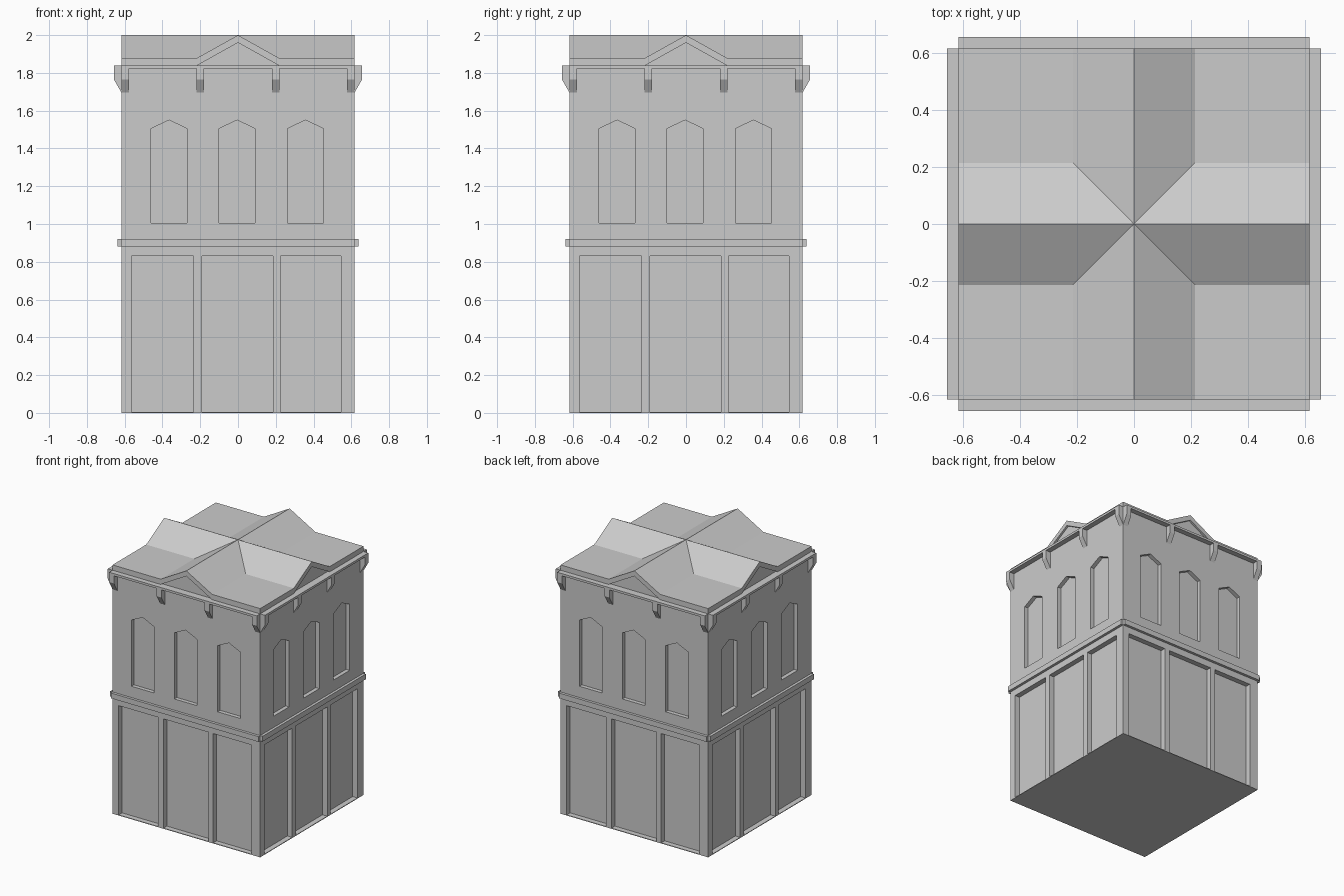
import bpy, bmesh, math
from mathutils import Matrix, Vector

cube = bpy.data.objects.get("Cube")
if cube:
    bpy.data.objects.remove(cube, do_unlink=True)

HALF = 0.617       # wall half width
LIP = 0.657        # cornice reach
EAVE = 1.84
GABLE = 0.215      # gable half width
SLAB = 0.04        # roof thickness

stone = bpy.data.materials.new("grey_stone")
GREY = (0.6, 0.6, 0.6, 1)
stone.diffuse_color = GREY
stone.use_nodes = True
stone.node_tree.nodes["Principled BSDF"].inputs["Base Color"].default_value = GREY


def prism(bm, profile, depth):
    """Closed solid from a 3D outline pushed along a vector."""
    face = bm.faces.new([bm.verts.new(p) for p in profile])
    ext = bmesh.ops.extrude_face_region(bm, geom=[face], use_keep_orig=True)
    moved = [g for g in ext["geom"] if isinstance(g, bmesh.types.BMVert)]
    bmesh.ops.translate(bm, verts=moved, vec=Vector(depth))


def box(bm, lo, hi):
    (x0, y0, z0), (x1, y1, z1) = lo, hi
    prism(bm, [(x0, y0, z0), (x1, y0, z0), (x1, y0, z1), (x0, y0, z1)], (0, y1 - y0, 0))


def four_sides(bm):
    """Repeat the front geometry on the other three sides."""
    source = bm.verts[:] + bm.edges[:] + bm.faces[:]
    for i in range(1, 4):
        copy = bmesh.ops.duplicate(bm, geom=source)["geom"]
        verts = [g for g in copy if isinstance(g, bmesh.types.BMVert)]
        bmesh.ops.rotate(bm, verts=verts, matrix=Matrix.Rotation(i * math.pi / 2, 3, "Z"))


def finish(bm, name):
    bmesh.ops.recalc_face_normals(bm, faces=bm.faces)
    mesh = bpy.data.meshes.new(name)
    bm.to_mesh(mesh)
    bm.free()
    mesh.materials.append(stone)
    obj = bpy.data.objects.new(name, mesh)
    bpy.context.collection.objects.link(obj)
    return obj


# Recess cutters: tall ground-floor bays and pointed upper windows
bm = bmesh.new()
for x0, x1 in ((-0.565, -0.235), (-0.19, 0.185), (0.225, 0.545)):
    box(bm, (x0, -HALF - 0.1, 0.005), (x1, -HALF + 0.04, 0.83))
for x in (-0.365, -0.005, 0.357):
    w, y = 0.095, -HALF - 0.1
    prism(bm, [(x - w, y, 1.005), (x + w, y, 1.005), (x + w, y, 1.505),
               (x, y, 1.55), (x - w, y, 1.505)], (0, 0.13, 0))
four_sides(bm)
cutter = finish(bm, "recess_cutter")
cutter.hide_render = True

# Walls with the recesses cut in
bm = bmesh.new()
box(bm, (-HALF, -HALF, 0), (HALF, HALF, EAVE))
walls = finish(bm, "walls")
cut = walls.modifiers.new("recesses", "BOOLEAN")
cut.operation = "DIFFERENCE"
cut.solver = "EXACT"
cut.object = cutter
bpy.context.view_layer.update()
graph = bpy.context.evaluated_depsgraph_get()
walls_mesh = bpy.data.meshes.new_from_object(walls.evaluated_get(graph))
walls.modifiers.clear()
walls.data = walls_mesh
bpy.data.objects.remove(cutter, do_unlink=True)

# Horizontal bands, left open at the corners
for name, reach, z0, z1 in (("middle_ledge", 0.637, 0.88, 0.92),
                            ("cornice", LIP, 1.823, EAVE)):
    bm = bmesh.new()
    box(bm, (-HALF, -reach, z0), (HALF, -HALF, z1))
    four_sides(bm)
    finish(bm, name)

# Brackets under the cornice
bm = bmesh.new()
for x in (-HALF, -0.22, 0.18, HALF - 0.04):
    prism(bm, [(x, -HALF, 1.695), (x, -LIP, 1.765), (x, -LIP, 1.825), (x, -HALF, 1.825)],
          (0.04, 0, 0))
four_sides(bm)
finish(bm, "cornice_brackets")

# Gable infill, set slightly behind the roof edge
bm = bmesh.new()
prism(bm, [(-GABLE, -HALF + 0.015, EAVE), (GABLE, -HALF + 0.015, EAVE),
           (0, -HALF + 0.015, 2 - SLAB)], (0, 0.02, 0))
four_sides(bm)
finish(bm, "gable_infill")

# Cross-gabled roof: one quarter, turned four times and thickened downwards
bm = bmesh.new()
low = EAVE + SLAB
centre, ridge_x, ridge_y, valley, foot_x, foot_y, corner = [bm.verts.new(p) for p in (
    (0, 0, 2), (HALF, 0, 2), (0, HALF, 2), (GABLE, GABLE, low),
    (HALF, GABLE, low), (GABLE, HALF, low), (HALF, HALF, low))]
bm.faces.new((centre, ridge_x, foot_x, valley))
bm.faces.new((centre, valley, foot_y, ridge_y))
bm.faces.new((valley, foot_x, corner, foot_y))
four_sides(bm)
bmesh.ops.remove_doubles(bm, verts=bm.verts, dist=0.0001)
ext = bmesh.ops.extrude_face_region(bm, geom=bm.faces[:], use_keep_orig=True)
under = [g for g in ext["geom"] if isinstance(g, bmesh.types.BMVert)]
bmesh.ops.translate(bm, verts=under, vec=(0, 0, -SLAB))
finish(bm, "cross_gable_roof")
